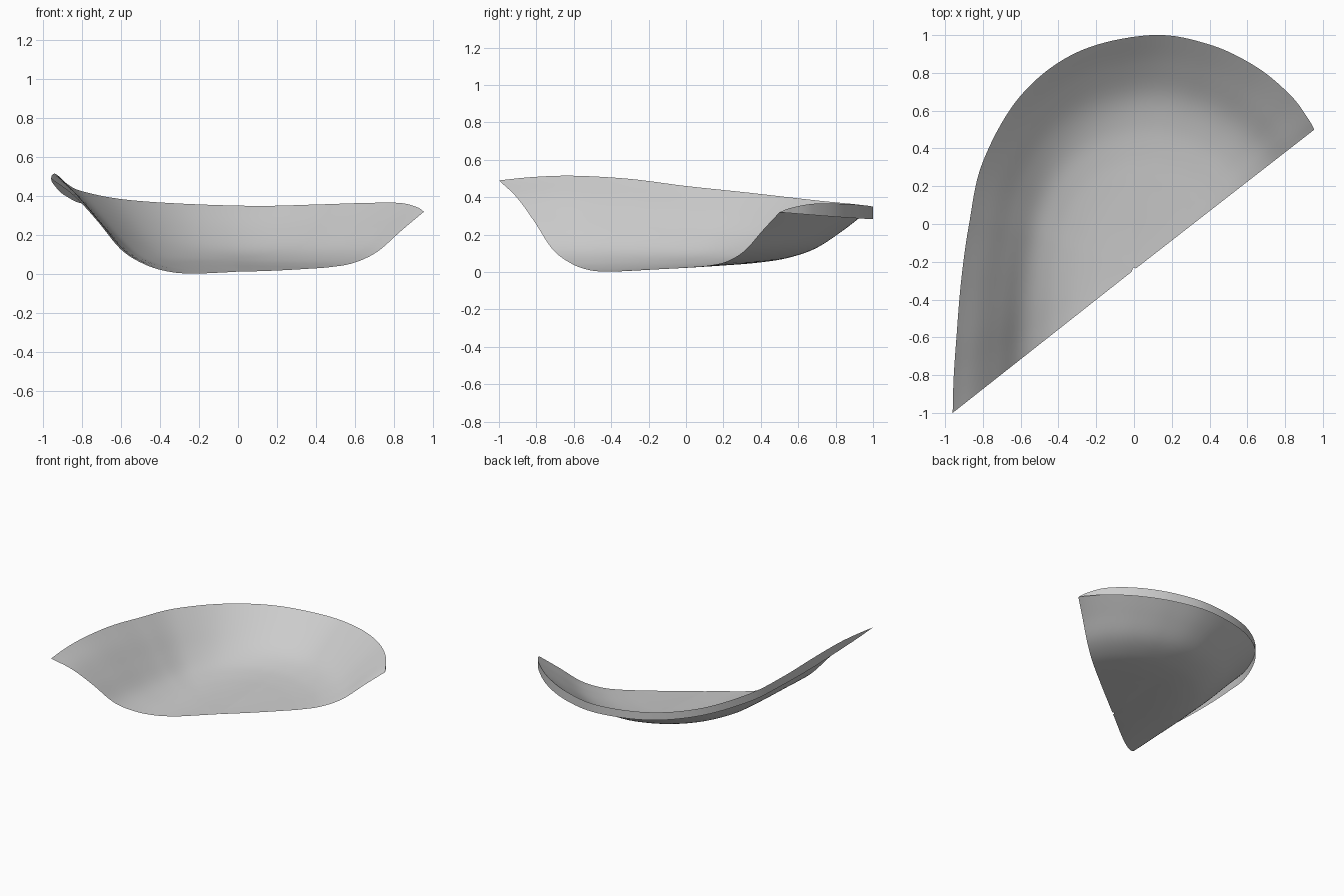
import bpy, math
from mathutils import Vector

cube = bpy.data.objects.get("Cube")
if cube:
    bpy.data.objects.remove(cube, do_unlink=True)

grey = bpy.data.materials.new("light_grey")
grey.use_nodes = True
colour = (0.6, 0.6, 0.6, 1)
grey.diffuse_color = colour
grey.node_tree.nodes["Principled BSDF"].inputs["Base Color"].default_value = colour

# Rim of the half dish, from one tip of the cut to the other
RIM = [Vector(p) for p in (
    (-.96, -1, .49), (-.955, -.82, .508), (-.94, -.6, .515), (-.915, -.3, .498),
    (-.873, 0, .46), (-.8, .33, .425), (-.6, .68, .385), (-.3, .91, .362),
    (.09, 1, .35), (.4, .95, .357), (.65, .83, .365), (.83, .68, .365),
    (.92, .56, .343), (.955, .5, .32))]
CENTRE = Vector((0, -.243, 0))

# Heights from the centre out to the rim, at both tips and at the back
TIP_A = (.012, .006, .002, .013, .05, .125, .27, .40, .49)
BACK = (.012, .02, .03, .04, .052, .075, .125, .225, .35)
TIP_B = (.012, .015, .02, .027, .036, .058, .115, .22, .32)
RAYS, RINGS = 96, 40


def spline(points, t):
    """Smooth curve through evenly spaced points, t from 0 to 1."""
    last = len(points) - 1
    i = min(int(t * last), last - 1)
    u = t * last - i
    b, c = points[i], points[i + 1]
    a = points[i - 1] if i > 0 else b * 2 - c
    d = points[i + 2] if i + 2 <= last else c * 2 - b
    return b + (c - a) * (u / 2) + (a * 2 - b * 5 + c * 4 - d) * (u * u / 2) \
        + (b * 3 - a - c * 3 + d) * (u ** 3 / 2)


def bearing(p):
    return math.atan2(p.y - CENTRE.y, p.x) % math.tau


def height(rim, s):
    """Blend the profiles by direction, then meet the rim height."""
    ang, back = bearing(rim), math.pi / 2
    side, end = (TIP_A, bearing(RIM[0])) if ang > back else (TIP_B, bearing(RIM[-1]))
    k = min((ang - back) / (end - back), 1)
    z = spline(BACK, s) * (1 - k) + spline(side, s) * k
    return z + (rim.z - BACK[-1] * (1 - k) - side[-1] * k) * s ** 4


def sheet(name, rows):
    """Grid of quads from rows of points, smooth shaded."""
    n = len(rows[0])
    faces = [(r * n + i, r * n + i + 1, (r + 1) * n + i + 1, (r + 1) * n + i)
             for r in range(len(rows) - 1) for i in range(n - 1)]
    mesh = bpy.data.meshes.new(name)
    mesh.from_pydata([p for row in rows for p in row], [], faces)
    mesh.validate()
    mesh.materials.append(grey)
    mesh.shade_smooth()
    obj = bpy.data.objects.new(name, mesh)
    bpy.context.collection.objects.link(obj)
    return obj


rim = [spline(RIM, i / RAYS) for i in range(RAYS + 1)]

# Curved half dish, open along the straight cut
rows = []
for r in range(RINGS + 1):
    s = .01 + .99 * r / RINGS
    row = []
    for p in rim:
        q = CENTRE.lerp(p, s)
        row.append(Vector((q.x, q.y, max(height(p, s), 0))))
    rows.append(row)
sheet("half_dish", rows[::-1]).data.flip_normals()
dish = bpy.data.objects["half_dish"]
if sum(f.normal.z for f in dish.data.polygons) < 0:
    dish.data.flip_normals()

# Upright skirt hanging from the rim down to a flat, tilted plane
lower = []
for p in rim:
    plane = .285 - .0144 * (p.x - .09) - .095 * (p.y - 1)
    lower.append(Vector((p.x, p.y, min(plane, p.z - .0005))))
skirt = sheet("rim_skirt", [rim, lower])
if sum(f.normal.dot(f.center - CENTRE) for f in skirt.data.polygons) < 0:
    skirt.data.flip_normals()
